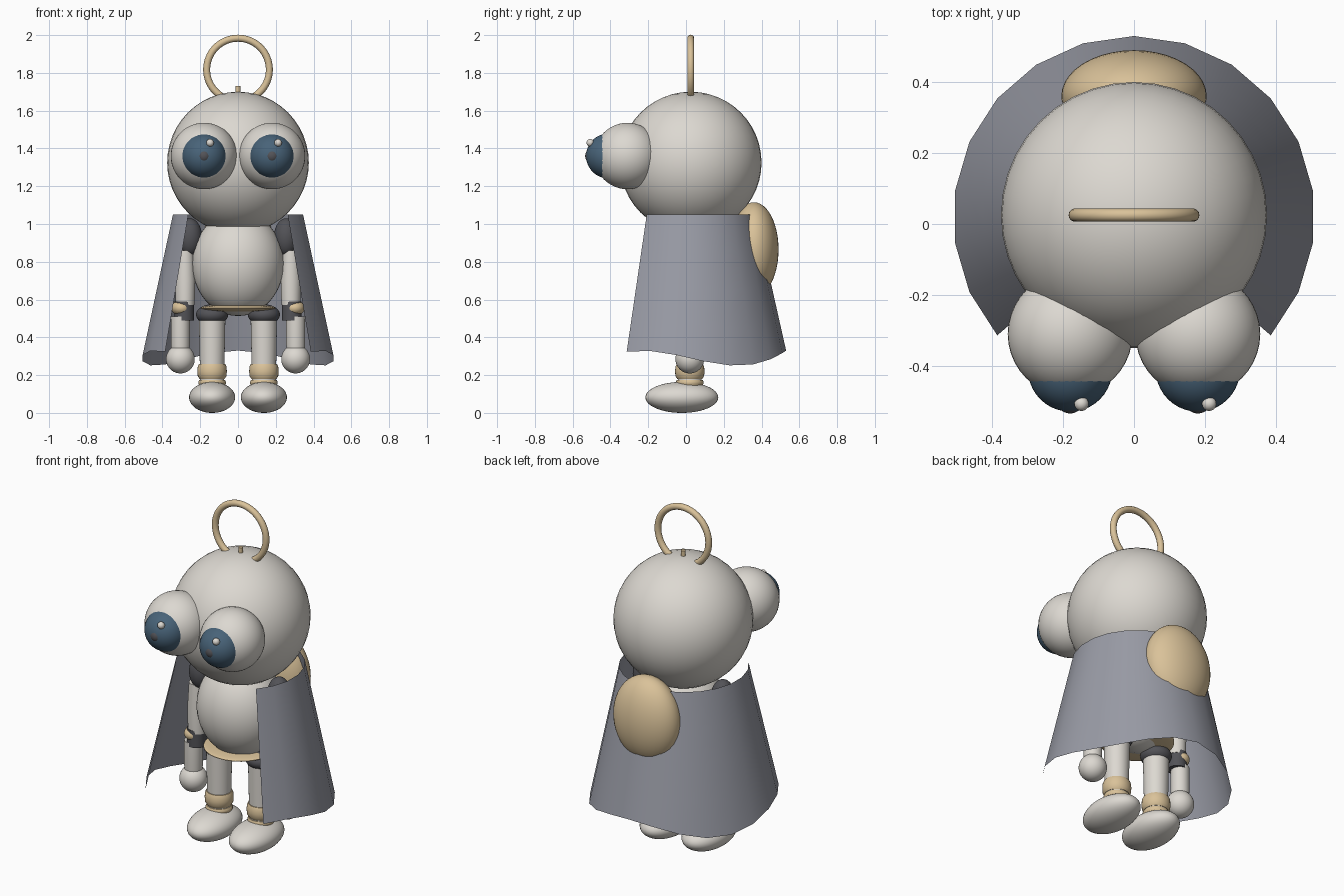
import bpy, bmesh, math
from mathutils import Matrix

if "Cube" in bpy.data.objects:
    bpy.data.objects.remove(bpy.data.objects["Cube"], do_unlink=True)


def material(name, rgb):
    m = bpy.data.materials.new(name)
    m.use_nodes = True
    m.diffuse_color = (*rgb, 1)
    m.node_tree.nodes["Principled BSDF"].inputs["Base Color"].default_value = (*rgb, 1)
    return m


WHITE = material("warm white", (0.72, 0.69, 0.64))
TAN = material("tan", (0.70, 0.54, 0.32))
GREY = material("cape grey", (0.32, 0.33, 0.38))
DARK = material("dark grey", (0.085, 0.085, 0.095))
BLUE = material("iris blue", (0.065, 0.125, 0.19))


def finish(bm, name, mat, smooth=True):
    mesh = bpy.data.meshes.new(name)
    bm.to_mesh(mesh)
    bm.free()
    mesh.materials.append(mat)
    for p in mesh.polygons:
        p.use_smooth = smooth
    ob = bpy.data.objects.new(name, mesh)
    bpy.context.collection.objects.link(ob)
    return ob


def ball(name, centre, radii, mat):
    bm = bmesh.new()
    bmesh.ops.create_uvsphere(bm, u_segments=40, v_segments=24, radius=1)
    bm.transform(Matrix.Translation(centre) @ Matrix.Diagonal((*radii, 1)))
    return finish(bm, name, mat)


def lathe(name, x, y, profile, mat, steps=32):
    """Turn a list of (radius, height) points about a vertical axis."""
    bm = bmesh.new()
    rings = []
    for r, z in profile:
        rings.append([bm.verts.new((x + r * math.cos(a), y + r * math.sin(a), z))
                      for a in (math.tau * i / steps for i in range(steps))])
    for low, high in zip(rings, rings[1:]):
        for i in range(steps):
            j = (i + 1) % steps
            bm.faces.new((low[i], low[j], high[j], high[i]))
    bm.faces.new(rings[0][::-1])
    bm.faces.new(rings[-1])
    ob = finish(bm, name, mat)
    bpy.ops.object.select_all(action="DESELECT")
    ob.select_set(True)
    bpy.context.view_layer.objects.active = ob
    bpy.ops.object.shade_smooth_by_angle(angle=math.radians(40))
    return ob


MID = 0.025  # depth of the main body axis

# Head, hanging ring and its peg
ball("head", (0, MID, 1.325), (0.375, 0.375, 0.375), WHITE)
bpy.ops.mesh.primitive_torus_add(location=(0, MID, 1.8175), rotation=(math.pi / 2, 0, 0),
                                 major_radius=0.166, minor_radius=0.0185,
                                 major_segments=64, minor_segments=14)
ring = bpy.context.object
ring.name = "hanging_ring"
ring.data.materials.append(TAN)
bpy.ops.object.shade_smooth()
lathe("ring_peg", 0, MID, [(0.013, 1.66), (0.013, 1.73)], TAN, 12)

# Torso, belt and back shell
ball("torso", (0, MID, 0.79), (0.243, 0.225, 0.277), WHITE)
ball("belt", (0, MID, 0.555), (0.2, 0.2, 0.02), TAN)
ball("back_shell", (0, 0.36, 0.865), (0.205, 0.13, 0.25), TAN)

for side, s in (("left", 1), ("right", -1)):
    # Eyes; the glints sit on the same side of both eyes
    x = 0.18 * s
    ball(side + "_eye", (x, -0.31, 1.36), (0.176, 0.176, 0.176), WHITE)
    ball(side + "_iris", (x, -0.41, 1.36), (0.119, 0.119, 0.119), BLUE)
    ball(side + "_pupil", (x, -0.5, 1.36), (0.037, 0.034, 0.037), DARK)
    ball(side + "_glint", (x + 0.032, -0.507, 1.43), (0.02, 0.02, 0.02), WHITE)

    # Arms
    ball(side + "_shoulder", (0.255 * s, 0.02, 0.93), (0.065, 0.065, 0.1), DARK)
    lathe(side + "_upper_arm", 0.28 * s, 0.02,
          [(0.05, 0.57), (0.054, 0.7), (0.045, 0.86)], WHITE)
    lathe(side + "_elbow_joint", 0.285 * s, 0.02, [(0.052, 0.49), (0.052, 0.59)], DARK)
    ball(side + "_elbow_pad", (0.3 * s, 0.02, 0.555), (0.052, 0.06, 0.042), TAN)
    lathe(side + "_forearm", 0.305 * s, 0.02,
          [(0.044, 0.3), (0.05, 0.36), (0.05, 0.51)], WHITE)
    ball(side + "_hand", (0.305 * s, 0.02, 0.285), (0.076, 0.076, 0.076), WHITE)

    # Legs
    x = 0.137 * s
    ball(side + "_hip", (x, 0.02, 0.52), (0.085, 0.085, 0.055), DARK)
    lathe(side + "_leg", x, 0.02, [(0.062, 0.12), (0.065, 0.25), (0.07, 0.49)], WHITE)
    lathe(side + "_ankle_band", x, 0.02,
          [(0.066, 0.18), (0.076, 0.195), (0.078, 0.22), (0.076, 0.245), (0.07, 0.258)], TAN)
    lathe(side + "_ankle_ring", x, 0.02,
          [(0.068, 0.145), (0.073, 0.155), (0.073, 0.165), (0.068, 0.175)], TAN)
    ball(side + "_foot", (x, -0.022, 0.082), (0.122, 0.193, 0.082), WHITE)

# Cape: an open flared sheet with a wavy hem
bm = bmesh.new()
columns = []
for i in range(-8, 9):
    a = math.tau * i / 22
    hem = 0.29 + 0.04 * math.cos(3 * a)
    column = []
    for k in range(5):
        t = k / 4
        r = 0.348 + (0.51 - 0.348) * t
        column.append(bm.verts.new((r * math.sin(a), 0.02 + r * math.cos(a),
                                    1.05 + (hem - 1.05) * t)))
    columns.append(column)
for a, b in zip(columns, columns[1:]):
    for k in range(4):
        bm.faces.new((a[k], b[k], b[k + 1], a[k + 1]))
bmesh.ops.reverse_faces(bm, faces=[f for f in bm.faces
                                   if f.normal.dot(f.calc_center_median()) < 0])
bm.normal_update()
centre = Matrix.Translation((0, 0, 0)).to_translation()
for f in bm.faces:
    out = f.calc_center_median() - centre
    out.z = 0
    if f.normal.dot(out) < 0:
        f.normal_flip()
finish(bm, "cape", GREY)
